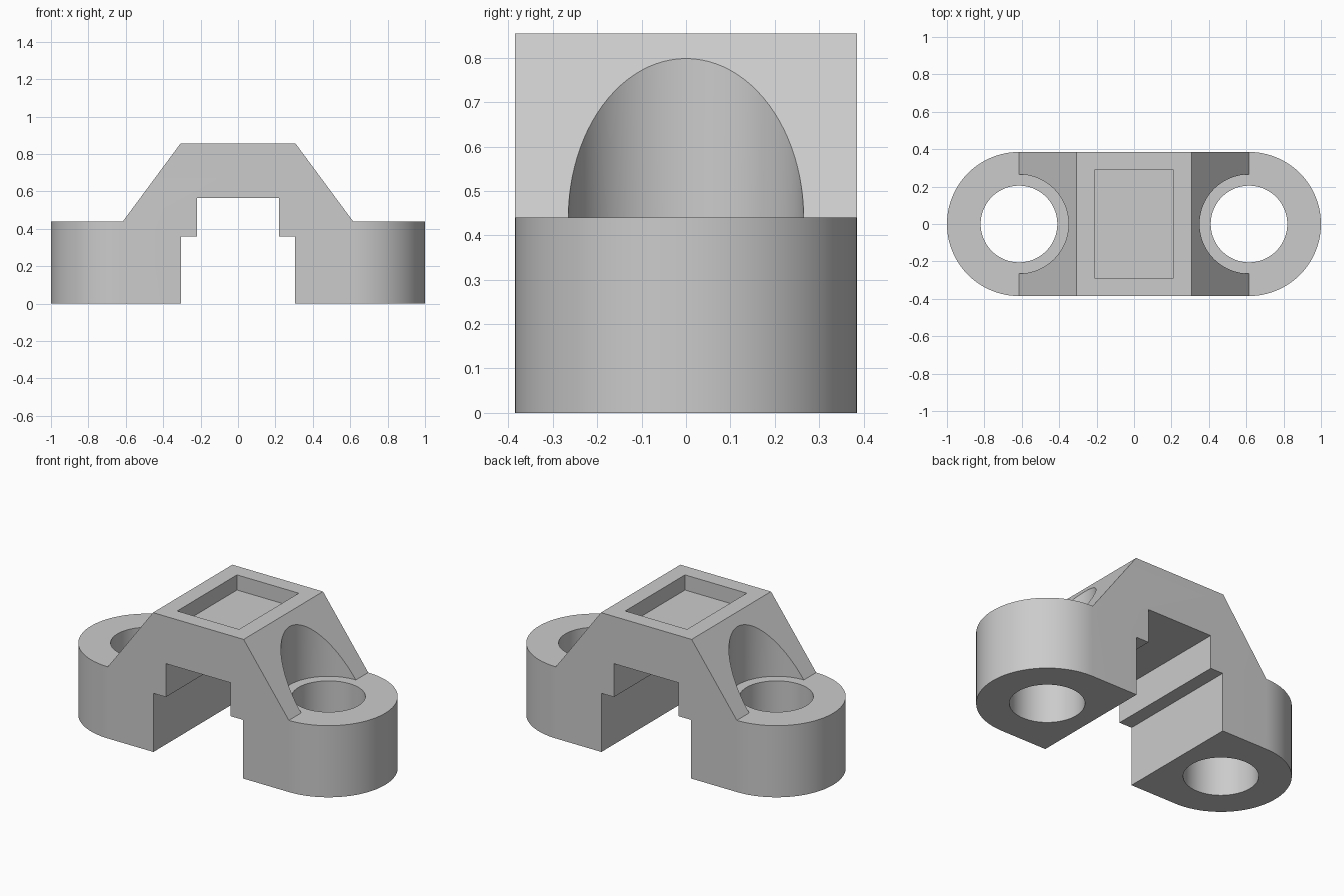
import bpy, bmesh, math
from mathutils import Vector

if "Cube" in bpy.data.objects:
    bpy.data.objects.remove(bpy.data.objects["Cube"])

HOLE_X, END_R, SHELF_Z, TOP_Z = 0.615, 0.385, 0.44, 0.855

grey = bpy.data.materials.new("light_grey")
grey.diffuse_color = (0.6, 0.6, 0.6, 1)
grey.use_nodes = True
grey.node_tree.nodes["Principled BSDF"].inputs["Base Color"].default_value = grey.diffuse_color


def prism(name, points, offset):
    """Closed solid made by sweeping a planar outline along offset."""
    bm = bmesh.new()
    face = bm.faces.new([bm.verts.new(p) for p in points])
    swept = bmesh.ops.extrude_face_region(bm, geom=[face])["geom"]
    moved = [v for v in swept if isinstance(v, bmesh.types.BMVert)]
    bmesh.ops.translate(bm, verts=moved, vec=Vector(offset))
    bmesh.ops.recalc_face_normals(bm, faces=bm.faces)
    mesh = bpy.data.meshes.new(name)
    bm.to_mesh(mesh)
    bm.free()
    mesh.materials.append(grey)
    obj = bpy.data.objects.new(name, mesh)
    bpy.context.collection.objects.link(obj)
    return obj


def arc(cx, r, start, sweep, n, z):
    return [(cx + r * math.cos(start + sweep * i / n),
             r * math.sin(start + sweep * i / n), z) for i in range(n + 1)]


def cylinder(name, cx, r, z0, z1):
    return prism(name, arc(cx, r, 0, 2 * math.pi, 96, z0)[:-1], (0, 0, z1 - z0))


def boolean(target, cutter, operation):
    mod = target.modifiers.new(cutter.name, "BOOLEAN")
    mod.operation, mod.solver, mod.object = operation, "EXACT", cutter
    bpy.context.view_layer.objects.active = target
    bpy.ops.object.modifier_apply(modifier=mod.name)
    bpy.data.objects.remove(cutter, do_unlink=True)


# Bridge body: front profile with sloped shoulders and stepped slot
half = [(0.305, 0), (1.1, 0), (1.1, SHELF_Z), (HOLE_X, SHELF_Z), (0.308, TOP_Z)]
slot = [(-0.305, 0.36), (-0.22, 0.36), (-0.22, 0.565),
        (0.22, 0.565), (0.22, 0.36), (0.305, 0.36)]
profile = half + [(-x, z) for x, z in reversed(half)] + slot
body = prism("clamp_body", [(x, -0.5, z) for x, z in profile], (0, 1, 0))

# Rounded plan outline
outline = (arc(HOLE_X, END_R, -math.pi / 2, math.pi, 48, -0.1)
           + arc(-HOLE_X, END_R, math.pi / 2, math.pi, 48, -0.1))
boolean(body, prism("plan_outline", outline, (0, 0, 1.2)), "INTERSECT")

# Bolt holes and the wider clearance cut into each slope
for s in (-1, 1):
    boolean(body, cylinder("bolt_clearance", s * HOLE_X, 0.265, SHELF_Z, 1.1), "DIFFERENCE")
    boolean(body, cylinder("bolt_hole", s * HOLE_X, 0.205, -0.1, 1.2), "DIFFERENCE")

# Shallow rectangular pocket in the top
pocket = [(-0.21, -0.29, 0.762), (0.21, -0.29, 0.762), (0.21, 0.29, 0.762), (-0.21, 0.29, 0.762)]
boolean(body, prism("top_pocket", pocket, (0, 0, 0.3)), "DIFFERENCE")

body.select_set(True)
bpy.context.view_layer.objects.active = body
bpy.ops.object.shade_smooth_by_angle(angle=math.radians(25))
